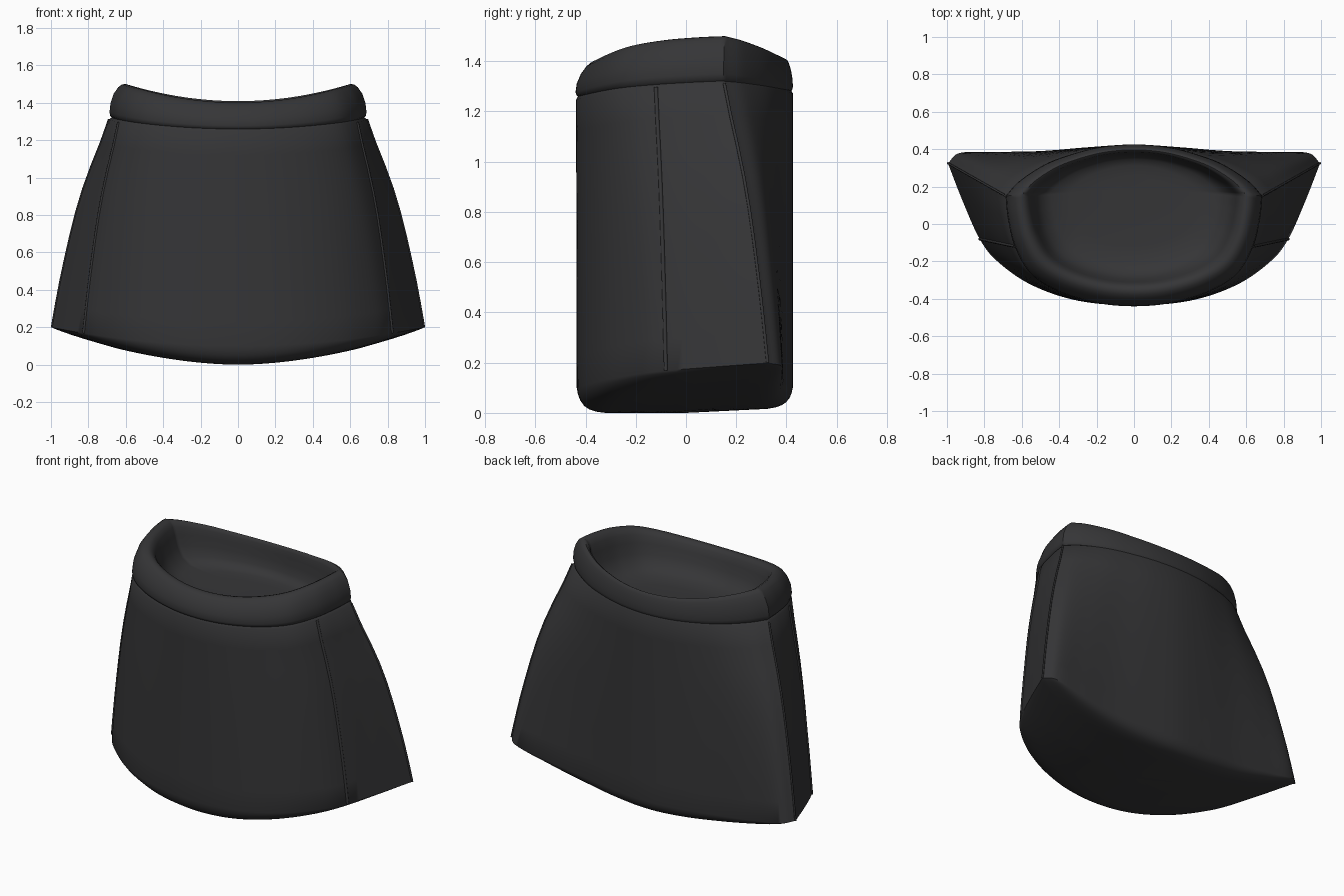
import bpy, bmesh
from mathutils import Vector

if "Cube" in bpy.data.objects:
    bpy.data.objects.remove(bpy.data.objects["Cube"])

mat = bpy.data.materials.new("charcoal_fabric")
mat.diffuse_color = (0.036, 0.036, 0.038, 1)
mat.use_nodes = True
mat.node_tree.nodes["Principled BSDF"].inputs["Base Color"].default_value = mat.diffuse_color

# Right-half cross-sections: front centre -> side corner, side corner -> back centre
HEM_F = [(0, -.435), (.3, -.41), (.55, -.325), (.73, -.2), (.825, -.08), (.915, .12), (.995, .325)]
HEM_B = [(.995, .325), (.93, .38), (.75, .385), (.5, .39), (.25, .41), (0, .425)]
WAIST_F = [(0, -.438), (.2, -.42), (.4, -.36), (.55, -.265), (.635, -.12), (.672, .03), (.685, .15)]
WAIST_B = [(.685, .15), (.61, .23), (.48, .315), (.34, .37), (.18, .41), (0, .425)]
CENTRE = Vector((0, .02))
BAND_CENTRE = Vector((0, .2))
STEPS = 8


def spline(pts):
    """Smooth samples through the points, last one left out."""
    p = [Vector(q) for q in pts]
    first = Vector((-p[1].x, p[1].y)) if p[0].x == 0 else 2 * p[0] - p[1]
    last = Vector((-p[-2].x, p[-2].y)) if p[-1].x == 0 else 2 * p[-1] - p[-2]
    p = [first] + p + [last]
    out = []
    for i in range(1, len(p) - 2):
        a, b, c, d = p[i - 1:i + 3]
        for k in range(STEPS):
            t = k / STEPS
            out.append(.5 * (2 * b + (c - a) * t + (2 * a - 5 * b + 4 * c - d) * t * t
                             + (3 * b - a - 3 * c + d) * t ** 3))
    return out


def full_ring(front, back):
    half = spline(front) + spline(back) + [Vector(back[-1])]
    return half + [Vector((-p.x, p.y)) for p in half[-2:0:-1]]


HEM, WAIST = full_ring(HEM_F, HEM_B), full_ring(WAIST_F, WAIST_B)
CORNER = (len(HEM_F) - 1) * STEPS
SEAM = 4 * STEPS


def underside(p):
    return .19 * abs(p.x) ** 1.8 + .05 * max(p.y, 0) * (1 - abs(p.x))


def hem_z(p):
    return .1 + .1 * p.x ** 2


def seam_z(p):
    return 1.27 + .1 * p.x ** 2 + .03 * p.y


def rim_z(p):
    return 1.405 + .01 * p.y + .26 * p.x ** 2


def scaled(ring, s, c=CENTRE):
    return [c + (p - c) * s for p in ring]


def lift(ring, f):
    return [Vector((p.x, p.y, f(p))) for p in ring]


def finish(ob):
    ob.data.materials.append(mat)
    bpy.ops.object.select_all(action='DESELECT')
    ob.select_set(True)
    bpy.context.view_layer.objects.active = ob
    if ob.type == 'MESH':
        bpy.ops.object.shade_smooth_by_angle(angle=.8)


def loft(name, rings, cap_first=False, cap_last=False):
    bm = bmesh.new()
    rows = [[bm.verts.new(p) for p in r] for r in rings]
    n = len(rows[0])
    for a, b in zip(rows, rows[1:]):
        for i in range(n):
            j = (i + 1) % n
            bm.faces.new((a[i], a[j], b[j], b[i]))
    for flag, row in ((cap_first, rows[0]), (cap_last, rows[-1])):
        if flag:
            c = bm.verts.new(sum((v.co for v in row), Vector()) / n)
            for i in range(n):
                bm.faces.new((row[i], row[(i + 1) % n], c))
    bmesh.ops.recalc_face_normals(bm, faces=bm.faces)
    me = bpy.data.meshes.new(name)
    bm.to_mesh(me)
    bm.free()
    ob = bpy.data.objects.new(name, me)
    bpy.context.collection.objects.link(ob)
    finish(ob)


# Flared body: closed underside, rounded hem, then walls up to the waist seam
rings = [lift(scaled(HEM, s), underside) for s in (.04, .2, .4, .6, .75)]
for s, f in ((.83, .05), (.89, .14), (.935, .28), (.97, .5), (.99, .75)):
    rings.append(lift(scaled(HEM, s), lambda p, f=f: underside(p) * (1 - f) + hem_z(p) * f))
walls = []
BLEND = [0, .07, .145, .23, .32, .42, .54, .685, .845, .985]
for k, b in enumerate(BLEND):
    t = k / (len(BLEND) - 1)
    ring = []
    for h, w in zip(HEM, WAIST):
        p = h.lerp(w, b)
        ring.append(Vector((p.x, p.y, hem_z(h) * (1 - t) + (seam_z(w) - .01) * t)))
    walls.append(ring)
rings += walls
rings.append(lift(scaled(WAIST, .98), lambda p: seam_z(p) + .004))
loft("skirt_body", rings, cap_first=True)

# Waistband: outside, rounded rim and the shallow hollow inside
# each row: scale, height blend from seam (0) to rim (1), extra height
BAND = [(.982, 0, 0), (.997, .03, .003), (1.003, .14, 0), (.995, .38, 0), (.97, .64, 0),
        (.935, .85, 0), (.905, .96, 0), (.875, 1, 0), (.845, .97, 0), (.82, .85, 0),
        (.80, .6, 0), (.775, .3, -.01), (.73, .08, -.03), (.65, 0, -.05),
        (.5, 0, -.06), (.25, 0, -.065)]
rings = [lift(scaled(WAIST, s, BAND_CENTRE),
              lambda p, f=f, e=e: seam_z(p) * (1 - f) + rim_z(p) * f + e)
         for s, f, e in BAND]
loft("waistband", rings, cap_last=True)


# Piping along the side panel seams and side edges
def piping(name, index, radius):
    cu = bpy.data.curves.new(name, 'CURVE')
    cu.dimensions = '3D'
    cu.bevel_depth = radius
    cu.bevel_resolution = 2
    for i in (index, len(HEM) - index):
        sp = cu.splines.new('POLY')
        sp.points.add(len(walls) - 1)
        for pt, ring in zip(sp.points, walls):
            pt.co = (*ring[i], 1)
    ob = bpy.data.objects.new(name, cu)
    bpy.context.collection.objects.link(ob)
    finish(ob)


piping("side_panel_seam", SEAM, .008)
piping("side_edge_piping", CORNER, .006)
